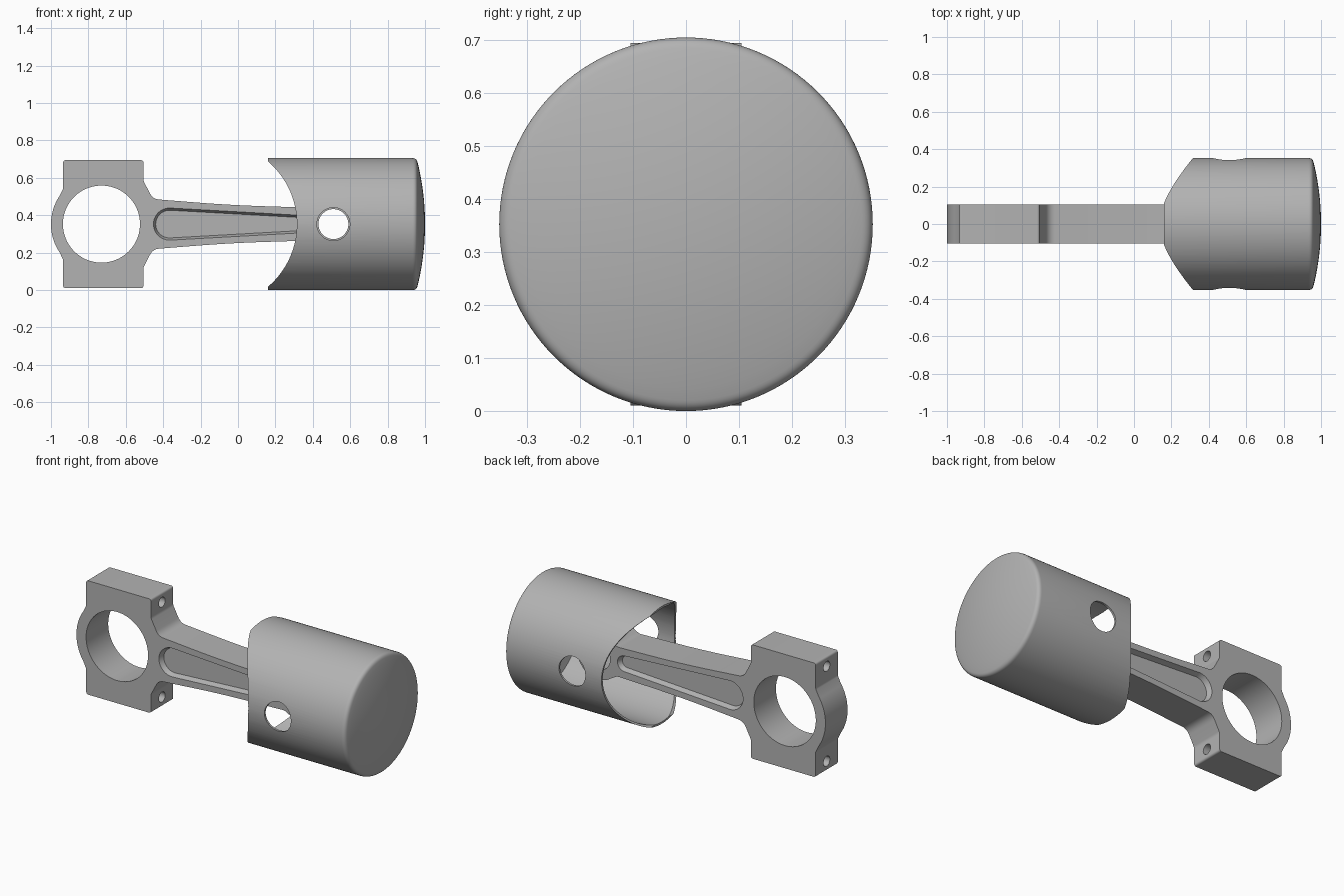
import bpy
import bmesh
from math import sin, cos, pi, radians, tan
from mathutils import Vector, Matrix

if "Cube" in bpy.data.objects:
    bpy.data.objects.remove(bpy.data.objects["Cube"])

AXIS_Z = 0.3525          # height of the shared centre line
R = 0.3525               # piston radius
HALF = 0.105             # half thickness of the rod
BIG_X, PIN_X = -0.73, 0.51

steel = bpy.data.materials.new("grey_steel")
steel.use_nodes = True
grey = (0.45, 0.45, 0.45, 1)
steel.diffuse_color = grey
steel.node_tree.nodes["Principled BSDF"].inputs["Base Color"].default_value = grey


def finish_mesh(name, bm):
    bmesh.ops.recalc_face_normals(bm, faces=bm.faces)
    mesh = bpy.data.meshes.new(name)
    bm.to_mesh(mesh)
    bm.free()
    obj = bpy.data.objects.new(name, mesh)
    bpy.context.collection.objects.link(obj)
    mesh.materials.append(steel)
    return obj


def arc(cx, r, start, end, steps):
    """Points on a circle about (cx, 0), angles in degrees."""
    angles = [radians(start + (end - start) * i / steps) for i in range(steps + 1)]
    return [(cx + r * cos(a), r * sin(a)) for a in angles]


def fillet(before, corner, after, r, steps=8):
    """Rounded replacement for one corner of an outline."""
    p = Vector(corner)
    u, v = Vector(before) - p, Vector(after) - p
    lu, lv = u.length, v.length
    u.normalize()
    v.normalize()
    t = min(r / tan(u.angle(v) / 2), 0.48 * lu, 0.48 * lv)
    a, b = p + u * t, p + v * t
    result = []
    for i in range(steps + 1):
        s = i / steps
        result.append(tuple(a * (1 - s) ** 2 + p * 2 * s * (1 - s) + b * s * s))
    return result


def loft(name, layers):
    """Solid between equal outlines in the xz plane, each at its own y."""
    bm = bmesh.new()
    rings = [[bm.verts.new((x, y, z + AXIS_Z)) for x, z in pts] for pts, y in layers]
    for a, b in zip(rings, rings[1:]):
        for i in range(len(a)):
            j = (i + 1) % len(a)
            bm.faces.new((a[i], a[j], b[j], b[i]))
    bm.faces.new(rings[0])
    bm.faces.new(rings[-1])
    return finish_mesh(name, bm)


def cylinder(name, r, depth, centre, axis, segments=64):
    bm = bmesh.new()
    rot = Matrix.Rotation(pi / 2, 4, axis)
    bmesh.ops.create_cone(bm, cap_ends=True, segments=segments, radius1=r, radius2=r,
                          depth=depth, matrix=Matrix.Translation(centre) @ rot)
    return finish_mesh(name, bm)


def cut(obj, cutters):
    bpy.context.view_layer.objects.active = obj
    for c in cutters:
        c.hide_render = True
        mod = obj.modifiers.new("cut", "BOOLEAN")
        mod.operation, mod.solver, mod.object = "DIFFERENCE", "EXACT", c
        bpy.ops.object.modifier_apply(modifier=mod.name)
        bpy.data.objects.remove(c)


def smooth(obj):
    bpy.ops.object.select_all(action="DESELECT")
    obj.select_set(True)
    bpy.context.view_layer.objects.active = obj
    bpy.ops.object.shade_smooth_by_angle(angle=radians(30))


# Connecting rod: upper outline from big end, over bolt lug and beam, to small end
cap_arc = arc(BIG_X, 0.27, 180, 146, 12)
end_arc = arc(PIN_X, 0.14, 125, 0, 24)
corners = [
    (-0.935, 0.19, 0.03), (-0.935, 0.342, 0.015), (-0.505, 0.342, 0.015),
    (-0.505, 0.23, 0.04), (-0.455, 0.134, 0.06), (-0.04, 0.101, 8), (0.385, 0.088, 0.06),
]
path = [cap_arc[-1]] + [(x, z) for x, z, _ in corners] + [end_arc[0]]
upper = list(cap_arc)
for i, (x, z, r) in enumerate(corners):
    upper += fillet(path[i], (x, z), path[i + 2], r)
upper += end_arc
outline = upper + [(x, -z) for x, z in reversed(upper[1:-1])]
rod = loft("connecting_rod", [(outline, -HALF), (outline, HALF)])


# Tapered pocket in each face of the beam
def pocket(grow):
    return arc(-0.366, 0.08 + grow, 90, 270, 24) + arc(0.335, 0.041 + grow, -90, 90, 24)


cutters = [
    cylinder("big_bore_cutter", 0.206, 1, (BIG_X, 0, AXIS_Z), "X", 96),
    cylinder("pin_bore_cutter", 0.08, 1, (PIN_X, 0, AXIS_Z), "X"),
]
for side in (-1, 1):
    layers = [(pocket(-0.006), side * 0.075), (pocket(0.006), side * HALF),
              (pocket(0.01), side * (HALF + 0.01))]
    cutters.append(loft("pocket_cutter", layers))
    cutters.append(cylinder("bolt_hole_cutter", 0.03, 0.6,
                            (BIG_X, 0, AXIS_Z + side * 0.285), "Y", 32))
cut(rod, cutters)
smooth(rod)

# Piston: hollow lathe about the x axis with a domed crown
WALL = 0.012
DOME = 1.4


def dome(offset, r_max, steps=10):
    rs = [r_max * (1 - i / steps) for i in range(steps + 1)]
    return [(1 - offset - DOME + (DOME ** 2 - r * r) ** 0.5, r) for r in rs]


crown = dome(0, R - 0.008)
profile = [(0.16, R)] + fillet((0.16, R), (crown[0][0] - 0.003, R), crown[1], 0.03) + crown[1:]
profile += list(reversed(dome(0.03, R - WALL))) + [(0.16, R - WALL)]
bm = bmesh.new()
verts = [bm.verts.new((x, 0, r)) for x, r in profile]
edges = [bm.edges.new((verts[i], verts[(i + 1) % len(verts)])) for i in range(len(verts))
         if profile[i][1] > 1e-6 or profile[(i + 1) % len(verts)][1] > 1e-6]
bmesh.ops.spin(bm, geom=verts + edges, cent=(0, 0, 0), axis=(1, 0, 0), angle=2 * pi, steps=128)
bmesh.ops.remove_doubles(bm, verts=bm.verts, dist=0.0002)
bmesh.ops.translate(bm, verts=bm.verts, vec=(0, 0, AXIS_Z))
piston = finish_mesh("piston", bm)

# Curved skirt relief and pin hole
cut(piston, [
    cylinder("skirt_cutter", 0.44, 1, (-0.125, 0, AXIS_Z), "X", 128),
    cylinder("pin_hole_cutter", 0.088, 1, (PIN_X, 0, AXIS_Z), "X"),
])
smooth(piston)
